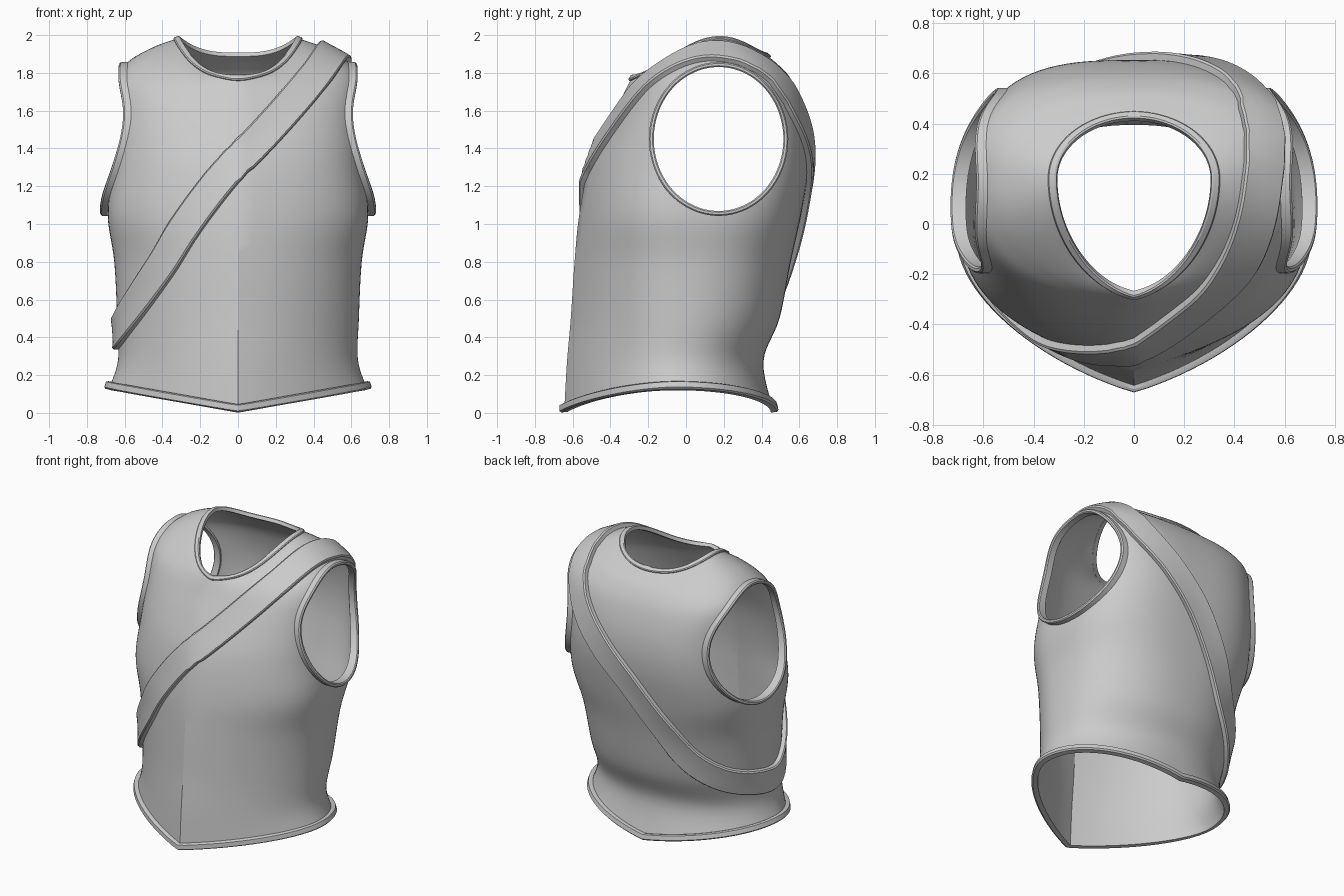
import bpy, bmesh, math
from mathutils import Vector
from mathutils.bvhtree import BVHTree

if "Cube" in bpy.data.objects:
    bpy.data.objects.remove(bpy.data.objects["Cube"])

# Body levels, bottom to neck: z front/side/back, y front/back/widest, half width, roundness, z power
LEVELS = [Vector(r) for r in (
    (.005, .125, .005, -.645, .465, -.05, .685, 2.0, 1),
    (.27, .28, .27, -.63, .41, -.05, .635, 2.1, 1),
    (.50, .50, .50, -.61, .495, -.02, .64, 2.2, 1),
    (.80, .80, .80, -.59, .555, .00, .655, 2.4, 1),
    (1.05, 1.05, 1.05, -.565, .61, .02, .69, 2.7, 1),
    (1.30, 1.30, 1.30, -.515, .65, .06, .665, 2.9, 1),
    (1.50, 1.55, 1.50, -.43, .645, .10, .65, 2.9, 2),
    (1.65, 1.75, 1.68, -.35, .60, .15, .65, 2.7, 2),
    (1.72, 1.86, 1.79, -.315, .54, .18, .58, 2.4, 2.3),
    (1.76, 1.94, 1.85, -.295, .48, .18, .44, 2.2, 2.7),
    (1.785, 1.985, 1.90, -.28, .42, .18, .31, 2.0, 3))]
TOP = len(LEVELS) - 1
SEG = 96


def spline(pts, u, closed=False):
    """Catmull-Rom value at u through pts."""
    n = len(pts)
    i = int(math.floor(u)) if closed else min(int(u), n - 2)
    f = u - i
    idx = (lambda k: k % n) if closed else (lambda k: max(0, min(n - 1, k)))
    a, b, c, d = (pts[idx(i + k)] for k in (-1, 0, 1, 2))
    return (b * 2 + (c - a) * f + (a * 2 - b * 5 + c * 4 - d) * f * f
            + (b * 3 - a - c * 3 + d) * f ** 3) * .5


def surf(a, u):
    """Point of the body surface at angle a and level u."""
    zf, zs, zb, yf, yb, yc, hw, n, gp = spline(LEVELS, u)
    c, s = math.cos(a), math.sin(a)
    gx, gy = abs(c) ** (2 / n), abs(s) ** (2 / n)
    if s < 0:  # keeled front
        m = .36 - .2 * u / TOP
        gy = (1 - m) * gy + m * (1 - gx)
    ye, ze = (yf, zf) if s < 0 else (yb, zb)
    return Vector((math.copysign(hw * gx, c), yc + (ye - yc) * gy, ze + (zs - ze) * gx ** gp))


def loft(name, rings, closed=True):
    bm = bmesh.new()
    vs = [[bm.verts.new(p) for p in r] for r in rings]
    n, k = len(rings), len(rings[0])
    for i in range(n if closed else n - 1):
        for j in range(k):
            a, b = vs[i], vs[(i + 1) % n]
            bm.faces.new((a[j], a[(j + 1) % k], b[(j + 1) % k], b[j]))
    if closed:
        bmesh.ops.recalc_face_normals(bm, faces=bm.faces)
    me = bpy.data.meshes.new(name)
    bm.to_mesh(me)
    bm.free()
    ob = bpy.data.objects.new(name, me)
    bpy.context.collection.objects.link(ob)
    return ob


def smooth(ob):
    bpy.ops.object.select_all(action='DESELECT')
    bpy.context.view_layer.objects.active = ob
    ob.select_set(True)
    bpy.ops.object.shade_smooth_by_angle(angle=math.radians(30))


ANGLES = [2 * math.pi * j / SEG for j in range(SEG)]

# Body shell
body = loft("body_shell", [[surf(a, i / 6) for a in ANGLES] for i in range(TOP * 6 + 1)], False)
bm = bmesh.new()
bm.from_mesh(body.data)
tree = BVHTree.FromBMesh(bm)
bm.free()
solid = body.modifiers.new("thickness", 'SOLIDIFY')
solid.thickness = .015
solid.offset = -1

# Armholes and their raised rims
AY, AZ, RY, RZ = .1725, 1.45, .355, .393
cutters = []
for side, label in ((1, "right"), (-1, "left")):
    bpy.ops.mesh.primitive_cylinder_add(vertices=64, radius=1, depth=.6,
                                        location=(side * .72, AY, AZ), rotation=(0, math.pi / 2, 0))
    cut = bpy.context.object
    cut.name = label + "_arm_cutter"
    cut.scale = (RZ, RY, 1)
    cut.hide_render = True
    cutters.append(cut)
    mod = body.modifiers.new("armhole", 'BOOLEAN')
    mod.operation, mod.object, mod.solver = 'DIFFERENCE', cut, 'EXACT'
    rings = []
    for a in ANGLES:
        rad = Vector((0, math.cos(a), math.sin(a)))
        p = Vector((1.5, AY + RY * rad.y, AZ + RZ * rad.z))
        hit = tree.ray_cast(p, Vector((-1, 0, 0)))[0]
        if hit is None:
            hit = tree.find_nearest(Vector((.6, p.y, p.z)))[0]
        out = .03 + .012 * max(0, -rad.z)
        ring = []
        for r, x in ((-.012, -.02), (-.012, out - .006), (-.005, out), (.007, out), (.014, out - .008), (.014, -.02)):
            q = hit + rad * r + Vector((x, 0, 0))
            q.x *= side
            ring.append(q)
        rings.append(ring)
    smooth(loft(label + "_arm_rim", rings))

bpy.context.view_layer.objects.active = body
for mod in list(body.modifiers):
    bpy.ops.object.modifier_apply(modifier=mod.name)
for cut in cutters:
    bpy.data.objects.remove(cut)
smooth(body)


# Edge bands at the hem and neck
def edge_band(name, u, step, width, thick):
    rings = []
    for j, a in enumerate(ANGLES):
        p = surf(a, u)
        inward = (surf(a, u + step) - p).normalized()
        tan = surf(a + .03, u) - surf(a - .03, u)
        n = tan.cross(inward * (1 if step > 0 else -1)).normalized()
        rings.append([p + inward * s + n * t for s, t in (
            (0, -.016), (-.003, thick * .6), (.004, thick), (width - .006, thick), (width, thick * .6), (width, -.016))])
    smooth(loft(name, rings))


edge_band("hem_rim", 0, .1, .04, .026)
edge_band("neck_rim", TOP, -.1, .032, .012)

# Diagonal sash wrapped around the body
PATH = [Vector(p) for p in (
    (-.65, -.1, .43), (-.55, -.28, .56), (-.40, -.41, .77), (-.27, -.47, .98), (-.12, -.52, 1.2),
    (.08, -.45, 1.41), (.27, -.32, 1.62), (.42, -.12, 1.79), (.50, .15, 1.90), (.48, .40, 1.77),
    (.37, .57, 1.57), (.20, .64, 1.38), (0, .64, 1.17), (-.2, .59, .90), (-.36, .51, .67),
    (-.52, .36, .52), (-.64, .12, .44))]
STEPS = 10
rings = []
for i in range(len(PATH) * STEPS):
    u = i / STEPS
    p = spline(PATH, u, True)
    tan = (spline(PATH, u + .1, True) - spline(PATH, u - .1, True)).normalized()
    loc = tree.find_nearest(p)[0]
    # smoothed normal around the station
    n = Vector()
    for d in (-.5, -.25, 0, .25, .5):
        n += tree.find_nearest(spline(PATH, u + d, True))[1]
    n.normalize()
    across = tan.cross(n).normalized()
    ring = []
    for w, h in ((-.086, -.005), (-.086, .026), (-.078, .034), (-.04, .031), (0, .03),
                 (.04, .031), (.078, .034), (.086, .026), (.086, -.005), (0, -.005)):
        q, qn = tree.find_nearest(loc + across * w)[:2]
        ring.append(q + (n + qn).normalized() * h)
    rings.append(ring)
smooth(loft("sash", rings))
